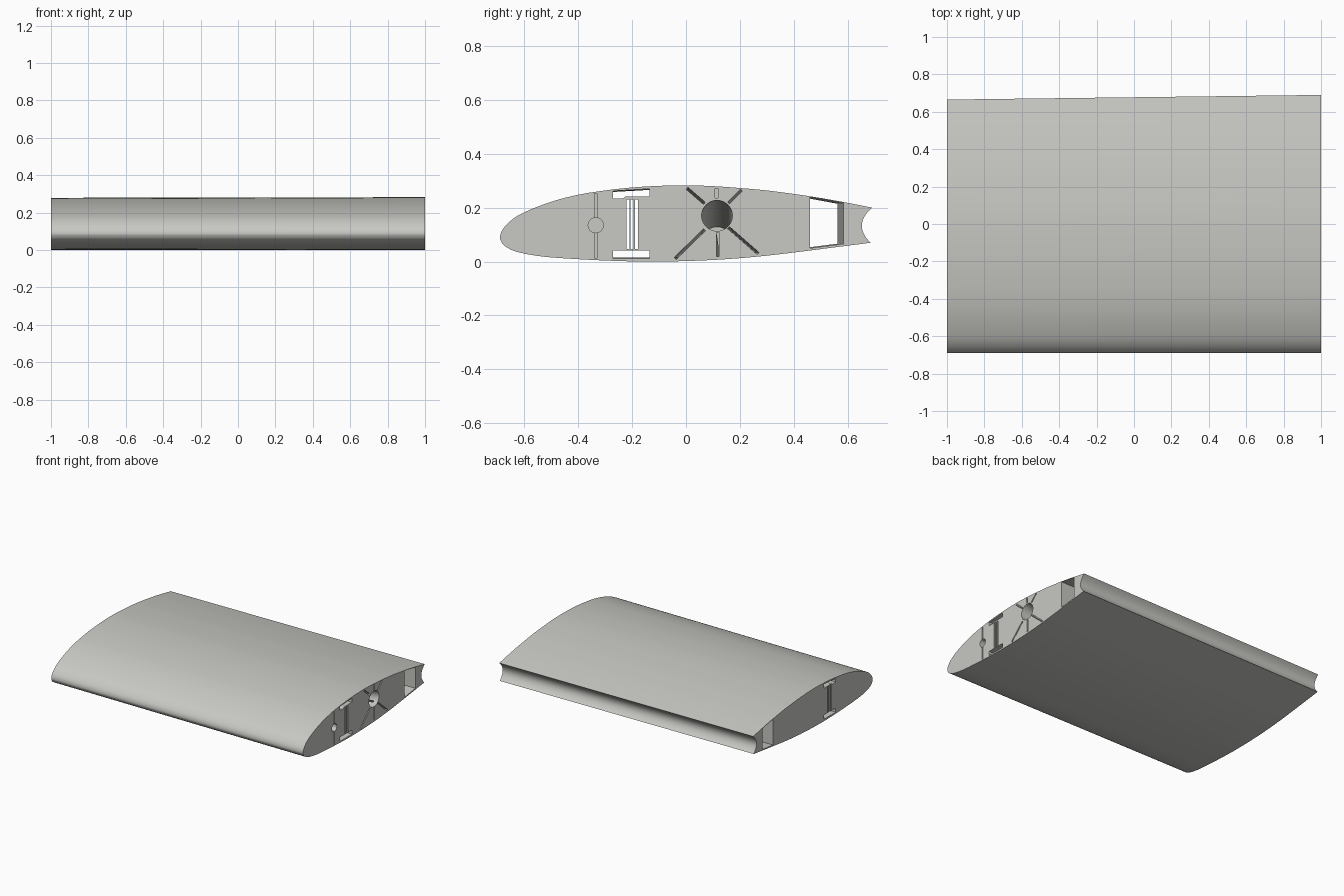
import bpy, bmesh, math

if "Cube" in bpy.data.objects:
    bpy.data.objects.remove(bpy.data.objects["Cube"])

grey = bpy.data.materials.new("light_warm_grey")
grey.diffuse_color = (0.58, 0.58, 0.55, 1)
grey.use_nodes = True
grey.node_tree.nodes["Principled BSDF"].inputs["Base Color"].default_value = grey.diffuse_color

NOSE = (-0.69, 0.091)
TAPER = 0.982      # chord ratio of the left end to the right end


def loft(name, near, far, x_near, x_far):
    """Solid between two matching (y, z) outlines."""
    bm = bmesh.new()
    a = [bm.verts.new((x_near, y, z)) for y, z in near]
    b = [bm.verts.new((x_far, y, z)) for y, z in far]
    n = len(a)
    bm.faces.new(a)
    bm.faces.new(b[::-1])
    for i in range(n):
        j = (i + 1) % n
        bm.faces.new((a[i], b[i], b[j], a[j]))
    bmesh.ops.recalc_face_normals(bm, faces=bm.faces)
    me = bpy.data.meshes.new(name)
    bm.to_mesh(me)
    bm.free()
    me.materials.append(grey)
    ob = bpy.data.objects.new(name, me)
    bpy.context.collection.objects.link(ob)
    return ob


def scaled(pts, centre, sy, sz):
    return [(centre[0] + (y - centre[0]) * sy, centre[1] + (z - centre[1]) * sz)
            for y, z in pts]


def moved(pts, dy, dz):
    return [(y + dy, z + dz) for y, z in pts]


def circle(y, z, r, n=48):
    return [(y + r * math.cos(2 * math.pi * i / n), z + r * math.sin(2 * math.pi * i / n))
            for i in range(n)]


def rect(y0, y1, z0, z1):
    return [(y0, z0), (y1, z0), (y1, z1), (y0, z1)]


def strip(p, q, width):
    """Thin rectangle around the line p-q."""
    dy, dz = q[0] - p[0], q[1] - p[1]
    k = width / 2 / math.hypot(dy, dz)
    ny, nz = -dz * k, dy * k
    return [(p[0] + ny, p[1] + nz), (p[0] - ny, p[1] - nz),
            (q[0] - ny, q[1] - nz), (q[0] + ny, q[1] + nz)]


def smooth_curve(pts, steps=4):
    """Catmull-Rom curve through the points."""
    p = [pts[0]] + pts + [pts[-1]]
    out = []
    for i in range(1, len(p) - 2):
        for s in range(steps):
            t = s / steps
            out.append(tuple(0.5 * (2 * b + (c - a) * t + (2 * a - 5 * b + 4 * c - d) * t * t
                                    + (3 * b - a - 3 * c + d) * t ** 3)
                             for a, b, c, d in zip(*p[i - 1:i + 3])))
    return out + [pts[-1]]


# Wing outline: bottom rear -> nose -> top rear
outline = smooth_curve([
    (0.685, 0.07), (0.6, 0.059), (0.45, 0.04), (0.3, 0.022), (0.15, 0.009), (0, 0.002),
    (-0.15, 0), (-0.3, 0.004), (-0.45, 0.012), (-0.55, 0.021), (-0.63, 0.037),
    (-0.67, 0.056), (-0.685, 0.073), NOSE, (-0.681, 0.118), (-0.65, 0.152), (-0.6, 0.183),
    (-0.5, 0.222), (-0.4, 0.248), (-0.3, 0.264), (-0.2, 0.275), (-0.1, 0.281), (0, 0.283),
    (0.1, 0.280), (0.2, 0.273), (0.3, 0.264), (0.4, 0.251), (0.5, 0.236), (0.6, 0.218),
    (0.69, 0.2)])
# Hollow rear edge
for i in range(1, 16):
    t = i / 16
    outline.append((0.69 - 0.005 * t - 0.035 * (1 - (2 * t - 1) ** 2), 0.2 - 0.13 * t))
wing = loft("wing_section", outline, scaled(outline, NOSE, TAPER, TAPER), 1, -1)

cutters = []


def cut(near, far, x_far):
    cutters.append(loft("cutter", near, far, 1.01, x_far))


# Rear box channel, full span
box = [(0.46, 0.05), (0.585, 0.066), (0.585, 0.217), (0.46, 0.24)]
cut(box, scaled(box, NOSE, TAPER, TAPER), -1.01)

# Spar channel, full span: two flange slots and three web slits
flanges = [[(-0.27, 0.234), (-0.235, 0.234), (-0.225, 0.241), (-0.135, 0.241),
            (-0.135, 0.27), (-0.27, 0.262)],
           rect(-0.27, -0.135, 0.012, 0.042)]
for f in flanges:
    cut(f, scaled(f, (-0.2, 0.14), 1, 0.97), -1.01)
for y in (-0.216, -0.2, -0.184):
    s = rect(y - 0.0055, y + 0.0055, 0.046, 0.231)
    cut(s, s, -1.01)

# Front pin pocket with a vertical slit
pin = circle(-0.335, 0.135, 0.028, 32)
cut(pin, pin, 0.45)
slit = rect(-0.339, -0.331, 0.013, 0.252)
cut(slit, slit, 0.47)

# Inclined rod pocket
rod = circle(0.115, 0.172, 0.057)
cut(rod, moved(rod, 0, -0.1), 0.4)

# Radiating slots around the rod: start, end, sideways lean
for p, q, dy, dz in [((0.004, 0.272), (0.068, 0.217), 0, -0.014),
                     ((0.205, 0.265), (0.158, 0.218), 0.014, 0),
                     ((-0.04, 0.012), (0.068, 0.118), 0.014, 0),
                     ((0.268, 0.03), (0.158, 0.126), -0.014, 0),
                     ((0.117, 0.018), (0.117, 0.108), 0.01, 0),
                     ((0.113, 0.236), (0.113, 0.272), 0, 0)]:
    s = strip(p, q, 0.01)
    cut(s, moved(s, dy, dz), 0.6)

# Apply the cuts one after another
for c in cutters:
    mod = wing.modifiers.new("cut", 'BOOLEAN')
    mod.operation = 'DIFFERENCE'
    mod.solver = 'EXACT'
    mod.object = c
bpy.context.view_layer.update()
deps = bpy.context.evaluated_depsgraph_get()
mesh = bpy.data.meshes.new_from_object(wing.evaluated_get(deps))
wing.modifiers.clear()
wing.data = mesh
for c in cutters:
    bpy.data.objects.remove(c, do_unlink=True)

# One material, smooth skin with crisp edges
mesh.materials.clear()
mesh.materials.append(grey)
for f in mesh.polygons:
    f.material_index = 0
mesh.shade_smooth()
mesh.set_sharp_from_angle(angle=math.radians(30))
